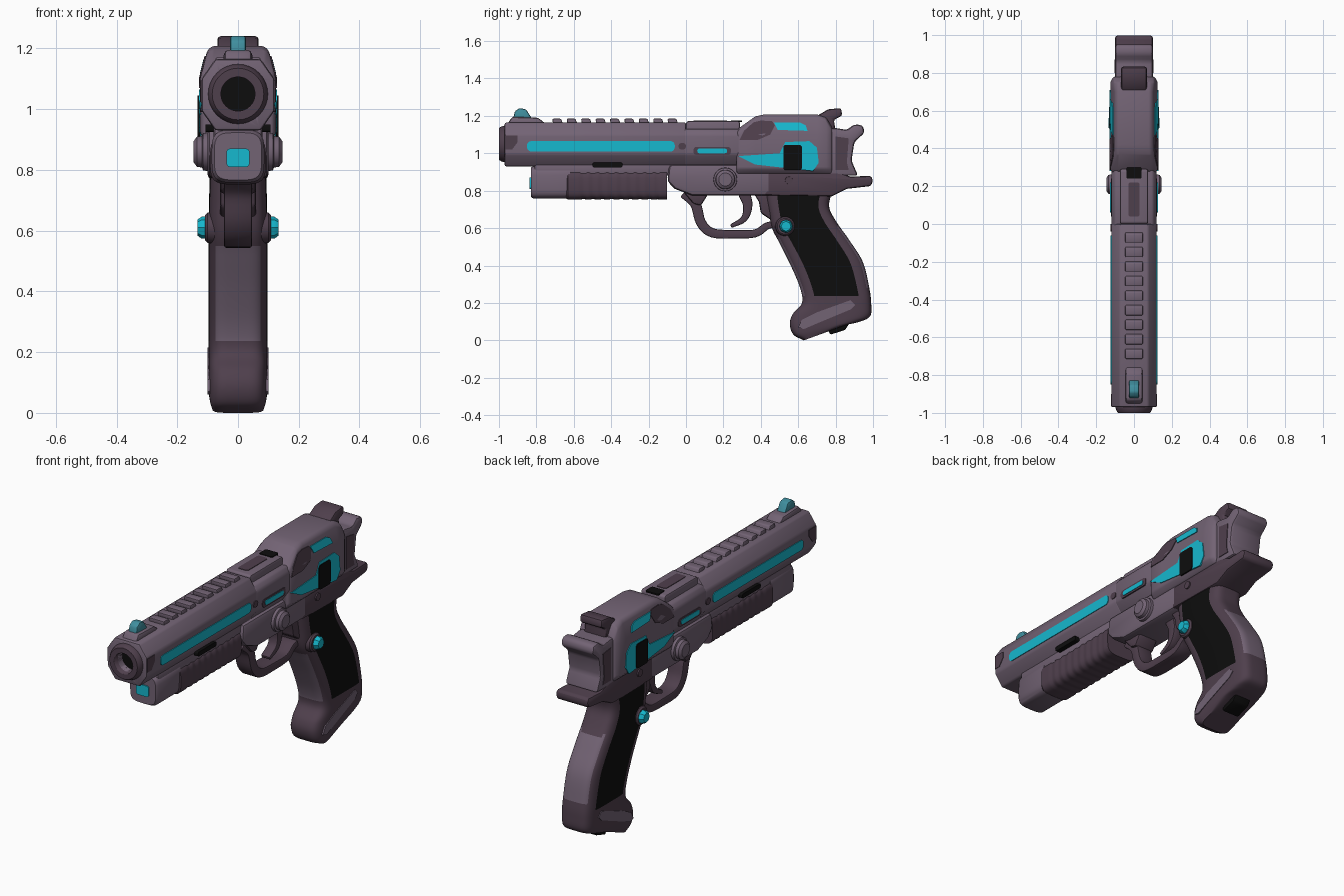
import bpy, bmesh, math
from mathutils import Vector

if "Cube" in bpy.data.objects:
    bpy.data.objects.remove(bpy.data.objects["Cube"])


def material(name, rgb):
    m = bpy.data.materials.new(name)
    m.diffuse_color = (*rgb, 1)
    m.use_nodes = True
    m.node_tree.nodes["Principled BSDF"].inputs["Base Color"].default_value = m.diffuse_color
    return m


BODY = material("mauve grey metal", (0.17, 0.125, 0.175))
DARK = material("dark plum metal", (0.078, 0.05, 0.073))
CYAN = material("cyan glow", (0.008, 0.48, 0.62))
TEAL = material("muted teal", (0.05, 0.27, 0.34))
BLACK = material("black rubber", (0.004, 0.004, 0.004))


def skin(name, rings, mats, bevel=0.0, rule=None, segs=2):
    """Join a row of equal rings into a closed, smooth-shaded solid."""
    mats = mats if isinstance(mats, list) else [mats]
    bm = bmesh.new()
    rows = [[bm.verts.new(p) for p in r] for r in rings]
    n = len(rows[0])
    for a, b in zip(rows, rows[1:]):
        for j in range(n):
            k = (j + 1) % n
            f = bm.faces.new((a[j], a[k], b[k], b[j]))
            if rule:
                f.material_index = rule(f.calc_center_median(), j)
    bm.faces.new(rows[0][::-1])
    bm.faces.new(rows[-1])
    bmesh.ops.recalc_face_normals(bm, faces=bm.faces)
    me = bpy.data.meshes.new(name)
    bm.to_mesh(me)
    bm.free()
    for m in mats:
        me.materials.append(m)
    ob = bpy.data.objects.new(name, me)
    bpy.context.collection.objects.link(ob)
    bpy.ops.object.select_all(action='DESELECT')
    ob.select_set(True)
    bpy.context.view_layer.objects.active = ob
    if bevel:
        mod = ob.modifiers.new("bevel", 'BEVEL')
        mod.width, mod.segments = bevel, segs
        mod.limit_method, mod.angle_limit = 'ANGLE', math.radians(28)
        bpy.ops.object.modifier_apply(modifier=mod.name)
    bpy.ops.object.shade_smooth_by_angle(angle=math.radians(35))
    return ob


def prism(name, yz, hw, mat, bevel=0.012):
    """Side profile extruded across the width."""
    return skin(name, [[(x, y, z) for y, z in yz] for x in (-hw, hw)], mat, bevel)


def side_x(z, x0):
    return x0 - max(0, z - 1.1) * 0.25


def plates(name, yz, mat, x0, thick=0.008):
    """Thin painted panel on both sides, following the housing slope."""
    for s, side in ((1, "right"), (-1, "left")):
        skin(f"{name}_{side}", [[(s * (side_x(z, x0) + d), y, z) for y, z in yz]
                                for d in (-thick / 2, thick / 2)], mat)


def pill(y0, y1, z0, z1, r, n=5):
    """Rounded rectangle outline."""
    out = []
    for cy, cz, a0 in ((y1 - r, z1 - r, 0), (y0 + r, z1 - r, 90), (y0 + r, z0 + r, 180), (y1 - r, z0 + r, 270)):
        for i in range(n + 1):
            a = math.radians(a0 + 90 * i / n)
            out.append((cy + r * math.cos(a), cz + r * math.sin(a)))
    return out


def smooth(pts, n):
    """Catmull-Rom through points of any dimension."""
    p = [Vector(q) for q in pts]
    p = [2 * p[0] - p[1]] + p + [2 * p[-1] - p[-2]]
    out = []
    for i in range(1, len(p) - 2):
        a, b, c, d = p[i - 1:i + 3]
        for k in range(n):
            t = k / n
            out.append(0.5 * (2 * b + (c - a) * t + (2 * a - 5 * b + 4 * c - d) * t * t
                              + (3 * b - a - 3 * c + d) * t ** 3))
    return out + [p[-2]]


def band(name, path, widths, hw, mat, bevel):
    """Curved strip of changing thickness in the side plane."""
    p = smooth(path, 5)
    rings = []
    for i, q in enumerate(p):
        t = (p[min(i + 1, len(p) - 1)] - p[max(i - 1, 0)]).normalized()
        u = i / (len(p) - 1)
        w = (widths[0] * (1 - u) + widths[1] * u) / 2
        nrm = Vector((-t.y, t.x)) * w
        a, b = q + nrm, q - nrm
        rings.append([(-hw, *a), (hw, *a), (hw, *b), (-hw, *b)])
    skin(name, rings, mat, bevel)


def lathe(name, prof, mat, axis, c, s=1, n=32):
    """Turned part: (radius, distance) pairs along x or y."""
    rings = []
    for r, d in prof:
        ring = []
        for i in range(n):
            u, v = r * math.cos(math.tau * i / n), r * math.sin(math.tau * i / n)
            ring.append((s * d, c[0] + u, c[1] + v) if axis == 'x' else (c[0] + u, d, c[1] + v))
        rings.append(ring)
    return skin(name, rings, mat)


def power(v, p):
    return math.copysign(abs(v) ** p, v)


def oval(y, zc, hw, hz, p=0.5, n=32):
    return [(hw * power(math.cos(math.tau * i / n), p), y, zc + hz * power(math.sin(math.tau * i / n), p)) for i in range(n)]


def octagon(y, top, tx, bottom=0.93):
    half = [(0.075, bottom), (0.12, 0.995), (0.12, 1.1), (tx, top)]
    return [(x, y, z) for x, z in half] + [(-x, y, z) for x, z in half[::-1]]


# Barrel with bored muzzle
barrel = skin("barrel", [octagon(-0.97, 1.165, 0.075), octagon(0.0, 1.165, 0.075)], BODY, 0.01)
muzzle = lathe("muzzle_ring", [(0.085, -0.9), (0.1, -0.965), (0.092, -0.99), (0.085, -1.0), (0.06, -1.0)], DARK, 'y', (0, 1.05))
cutter = lathe("bore_cutter", [(0.056, -1.1), (0.056, -0.7)], BLACK, 'y', (0, 1.05))
for ob in (barrel, muzzle):
    mod = ob.modifiers.new("bore", 'BOOLEAN')
    mod.operation, mod.object = 'DIFFERENCE', cutter
    bpy.context.view_layer.objects.active = ob
    bpy.ops.object.modifier_apply(modifier=mod.name)
bpy.data.objects.remove(cutter)
lathe("bore_back", [(0.057, -0.93), (0.057, -0.9)], BLACK, 'y', (0, 1.05))
plates("barrel_light", pill(-0.85, -0.06, 1.01, 1.065, 0.022), CYAN, 0.12)
plates("muzzle_side_patch", [(-0.965, 1.02), (-0.93, 1.02), (-0.9, 1.06), (-0.9, 1.095), (-0.965, 1.095)], DARK, 0.119)

# Front sight and top rib
prism("front_sight_base", [(-0.96, 1.15), (-0.93, 1.195), (-0.79, 1.19), (-0.74, 1.15)], 0.045, BODY)
prism("front_sight_tip", [(-0.925, 1.18), (-0.915, 1.225), (-0.89, 1.242), (-0.855, 1.235), (-0.82, 1.18)], 0.026, TEAL, 0.008)
for i in range(9):
    y = -0.71 + i * 0.077
    prism(f"rib_tooth_{i + 1}", [(y, 1.15), (y - 0.005, 1.185), (y + 0.042, 1.185), (y + 0.055, 1.15)], 0.047, BODY, 0.006)

# Mid section with top rails
skin("mid_section", [octagon(-0.01, 1.13, 0.1), octagon(0.36, 1.13, 0.1)], BODY, 0.01)
prism("top_block", pill(0.0, 0.29, 1.1, 1.172, 0.015), 0.075, BODY, 0.01)
skin("top_slot", [[(x, y, z) for x, y in pill(-0.03, 0.03, 0.04, 0.22, 0.012)] for z in (1.168, 1.175)], DARK)
skin("top_notch", [[(x, y, z) for x, y in pill(-0.04, 0.04, 0.24, 0.3, 0.01)] for z in (1.168, 1.176)], BLACK)
plates("mid_light_frame", pill(0.04, 0.24, 0.99, 1.035, 0.018), DARK, 0.119)
plates("mid_light", pill(0.06, 0.22, 1.0, 1.025, 0.012), CYAN, 0.122)
plates("mid_pin", pill(-0.04, 0.0, 1.02, 1.055, 0.017), DARK, 0.12)


# Rear housing
def housing(y, top, inset=0.0):
    half = [(0.1, 0.89), (0.125 - inset, 0.92), (0.125 - inset, 1.1), (side_x(top - 0.015, 0.125) - inset, top - 0.015), (0.085 - inset, top)]
    return [(x, y, z) for x, z in half] + [(-x, y, z) for x, z in half[::-1]]


skin("rear_housing", [housing(0.27, 1.125, 0.01), housing(0.29, 1.14), housing(0.37, 1.197), housing(0.42, 1.208),
                      housing(0.7, 1.208), housing(0.75, 1.19), housing(0.78, 1.14, 0.015)], BODY, 0.008)
plates("housing_dark_patch", [(0.285, 1.07), (0.31, 1.12), (0.36, 1.165), (0.4, 1.175), (0.46, 1.172), (0.475, 1.15), (0.45, 1.1), (0.38, 1.07)], DARK, 0.125)
plates("housing_upper_light", [(0.47, 1.165), (0.49, 1.125), (0.65, 1.12), (0.64, 1.15), (0.61, 1.165)], CYAN, 0.126)
plates("housing_side_light", [(0.28, 0.985), (0.5, 1.0), (0.53, 1.06), (0.66, 1.065), (0.7, 1.03), (0.71, 0.95), (0.68, 0.905), (0.5, 0.925), (0.37, 0.94)], CYAN, 0.125)
plates("housing_window", pill(0.52, 0.62, 0.91, 1.045, 0.015), BLACK, 0.129)

# Rear block and hammer
prism("rear_block", [(0.74, 0.88), (0.74, 1.13), (0.8, 1.135), (0.86, 1.125), (0.9, 1.155), (0.945, 1.15), (0.955, 1.11), (0.9, 1.06), (0.885, 0.96), (0.92, 0.88)], 0.1, BODY, 0.015)
plates("rear_block_recess", [(0.8, 1.09), (0.87, 1.08), (0.86, 0.95), (0.87, 0.91), (0.8, 0.91)], DARK, 0.099)
prism("hammer", [(0.7, 1.15), (0.7, 1.2), (0.76, 1.235), (0.83, 1.242), (0.835, 1.2), (0.79, 1.18), (0.8, 1.12)], 0.068, DARK, 0.012)

# Underbarrel light and fore grip
skin("underbarrel_block", [oval(-0.83, 0.845, 0.078, 0.078), oval(-0.815, 0.845, 0.087, 0.087), oval(-0.62, 0.845, 0.087, 0.087)], BODY)
skin("underbarrel_lens", [[(x, y, z) for x, z in pill(-0.038, 0.038, 0.81, 0.87, 0.012)] for y in (-0.836, -0.828)], CYAN)
prism("underbarrel_rail", [(-0.81, 0.88), (-0.81, 0.95), (-0.05, 0.95), (-0.05, 0.88)], 0.08, BODY)
plates("rail_slot", pill(-0.5, -0.34, 0.925, 0.95, 0.008), BLACK, 0.092, 0.03)
ribs = [oval(-0.645, 0.83, 0.08, 0.07)]
for i in range(43):
    k = 0.965 if i % 4 > 1 and 3 < i < 39 else 1.0
    ribs.append(oval(-0.63 + i * 0.0126, 0.832, 0.092 * k, 0.08 * k))
skin("fore_grip", ribs, DARK)

# Frame, tang and knobs
prism("frame", [(-0.09, 0.94), (-0.1, 0.85), (-0.06, 0.81), (0.03, 0.775), (0.46, 0.775), (0.46, 0.94)], 0.1, BODY, 0.02)
prism("tang", [(0.42, 0.775), (0.42, 0.9), (0.8, 0.905), (0.88, 0.875), (0.99, 0.88), (1.0, 0.855), (0.99, 0.825), (0.86, 0.81), (0.78, 0.77)], 0.1, DARK, 0.018)
for s, side in ((1, "right"), (-1, "left")):
    lathe(f"frame_knob_{side}", [(0.065, 0.08), (0.062, 0.115), (0.052, 0.118), (0.05, 0.135), (0.035, 0.146)], BODY, 'x', (0.21, 0.86), s)
    lathe(f"small_pin_{side}", [(0.022, 0.08), (0.02, 0.107)], DARK, 'x', (0.55, 0.855), s, 20)
    lathe(f"grip_button_base_{side}", [(0.055, 0.07), (0.05, 0.1), (0.042, 0.108)], DARK, 'x', (0.53, 0.61), s)
    lathe(f"grip_button_{side}", [(0.036, 0.09), (0.036, 0.12), (0.026, 0.134)], CYAN, 'x', (0.535, 0.61), s, 8)

# Trigger guard and trigger
band("trigger_guard", [(-0.01, 0.79), (0.05, 0.73), (0.08, 0.63), (0.14, 0.575), (0.26, 0.567), (0.37, 0.572), (0.43, 0.61), (0.47, 0.62)], (0.06, 0.035), 0.046, DARK, 0.008)
prism("guard_front_web", [(-0.02, 0.8), (0.04, 0.73), (0.08, 0.72), (0.13, 0.8)], 0.06, DARK)
band("trigger", [(0.31, 0.79), (0.33, 0.72), (0.31, 0.65), (0.24, 0.61)], (0.065, 0.02), 0.028, DARK, 0.007)
prism("trigger_rear_web", [(0.36, 0.79), (0.39, 0.74), (0.4, 0.68), (0.46, 0.64), (0.5, 0.79)], 0.06, DARK)

# Grip: front point, back point, half width
N, P = 64, 0.45
sections = smooth([(0.42, 0.8, 0.79, 0.82, 0.092), (0.44, 0.7, 0.765, 0.72, 0.095), (0.46, 0.6, 0.8, 0.64, 0.097),
                   (0.5, 0.52, 0.87, 0.54, 0.097), (0.56, 0.4, 0.945, 0.42, 0.097), (0.61, 0.28, 0.98, 0.28, 0.097),
                   (0.62, 0.2, 0.99, 0.2, 0.097), (0.57, 0.14, 0.985, 0.13, 0.097), (0.555, 0.085, 0.93, 0.1, 0.097),
                   (0.575, 0.03, 0.85, 0.08, 0.094), (0.63, 0.0, 0.74, 0.04, 0.085)], 6)
rings = []
for fy, fz, by, bz, w in sections:
    ring = []
    for j in range(N):
        a = math.tau * j / N
        t = (power(math.cos(a), P) + 1) / 2
        ring.append((w * power(math.sin(a), P), fy + (by - fy) * t, fz + (bz - fz) * t))
    rings.append(ring)


def grip_colour(c, j):
    t = power(math.cos(math.tau * (j + 0.5) / N), P)
    if -0.66 < t < 0.62 and 0.24 < c.z < 0.8:
        return 1
    strap = (t < 0 and 0.23 < c.z < 0.55) or (t > 0 and 0.28 < c.z < 0.6)
    return 2 if strap and abs(c.x) < 0.075 else 0


skin("grip", rings, [DARK, BLACK, BODY], rule=grip_colour)
plates("heel_stripe", [(0.6, 0.07), (0.62, 0.11), (0.7, 0.15), (0.88, 0.215), (0.905, 0.19), (0.88, 0.165), (0.7, 0.09), (0.63, 0.06)], BODY, 0.096)
prism("magazine_base", [(0.755, 0.07), (0.77, 0.03), (0.85, 0.055), (0.88, 0.1), (0.82, 0.14)], 0.05, BLACK, 0.008)
